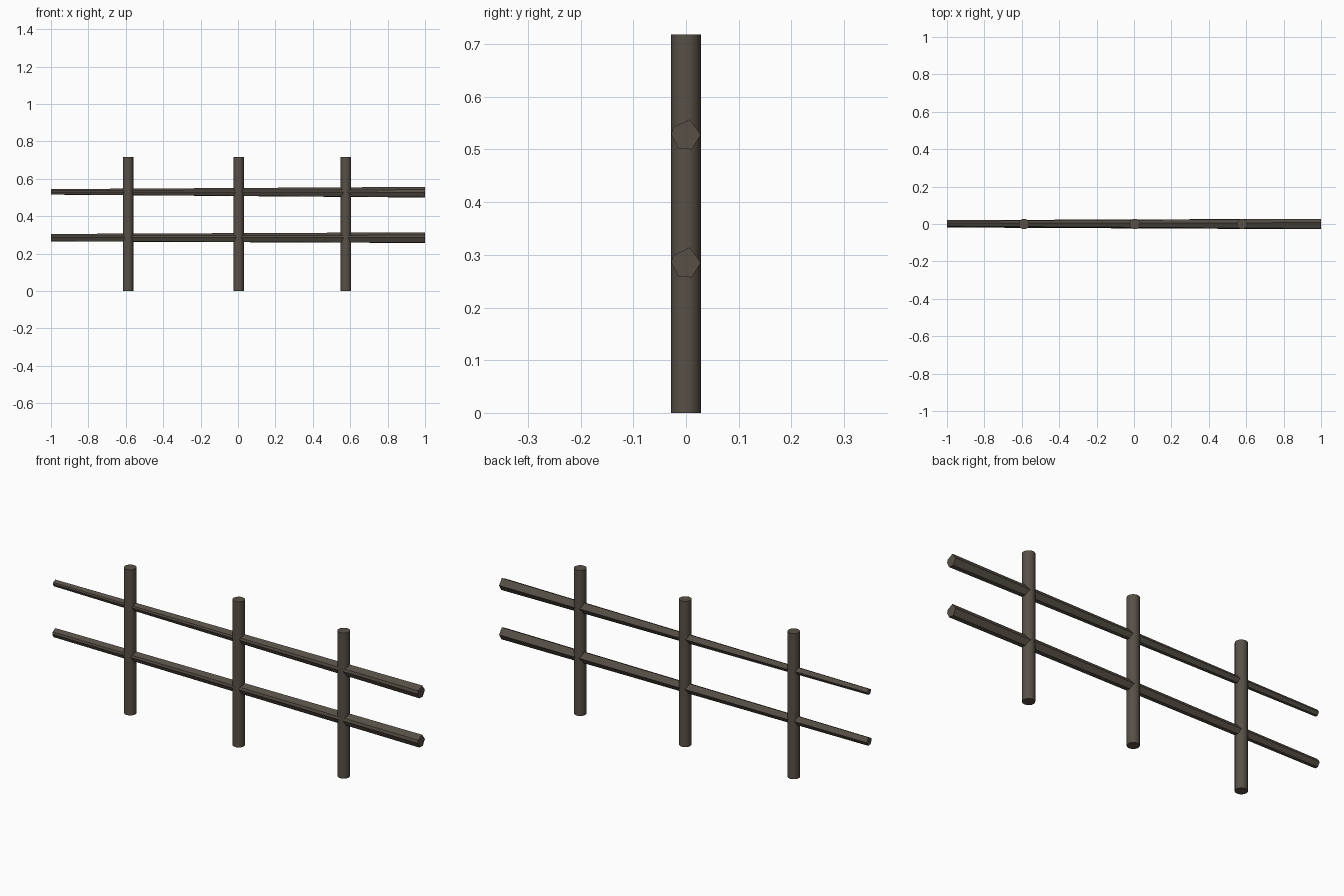
import bpy, bmesh, math

if "Cube" in bpy.data.objects:
    bpy.data.objects.remove(bpy.data.objects["Cube"])

wood = bpy.data.materials.new("dark weathered wood")
wood.diffuse_color = (0.095, 0.081, 0.062, 1)
wood.use_nodes = True
wood.node_tree.nodes["Principled BSDF"].inputs["Base Color"].default_value = wood.diffuse_color


def make_object(name, bm, smooth):
    bmesh.ops.recalc_face_normals(bm, faces=bm.faces)
    mesh = bpy.data.meshes.new(name)
    bm.to_mesh(mesh)
    bm.free()
    mesh.materials.append(wood)
    obj = bpy.data.objects.new(name, mesh)
    bpy.context.collection.objects.link(obj)
    if smooth:
        bpy.ops.object.select_all(action='DESELECT')
        obj.select_set(True)
        bpy.context.view_layer.objects.active = obj
        bpy.ops.object.shade_smooth_by_angle(angle=math.radians(40))
    return obj


def loft(name, rings, smooth=False):
    """Closed solid between two matching rings of points."""
    bm = bmesh.new()
    a, b = [[bm.verts.new(p) for p in ring] for ring in rings]
    n = len(a)
    for i in range(n):
        j = (i + 1) % n
        bm.faces.new((a[i], a[j], b[j], b[i]))
    bm.faces.new(a)
    bm.faces.new(b)
    return make_object(name, bm, smooth)


# Upright round posts
SIDES, RADIUS, HEIGHT = 16, 0.028, 0.718
for label, x in (("left", -0.588), ("middle", 0.004), ("right", 0.577)):
    angles = [2 * math.pi * i / SIDES for i in range(SIDES)]
    loft(label + "_post",
         [[(x + RADIUS * math.cos(t), RADIUS * math.sin(t), z) for t in angles]
          for z in (0, HEIGHT)], smooth=True)

# Rough six-sided rails, tapering towards the left
SECTION = [(0.007, 0.029), (0.028, 0.0), (0.011, -0.028),
           (-0.015, -0.026), (-0.028, 0.0), (-0.024, 0.014)]
for label, z_right, z_left, taper in (("upper", 0.528, 0.530, 0.52),
                                      ("lower", 0.285, 0.285, 0.70)):
    loft(label + "_rail",
         [[(-1, y * taper + 0.001, z_left + z * taper) for y, z in SECTION],
          [(1, y, z_right + z) for y, z in SECTION]])
